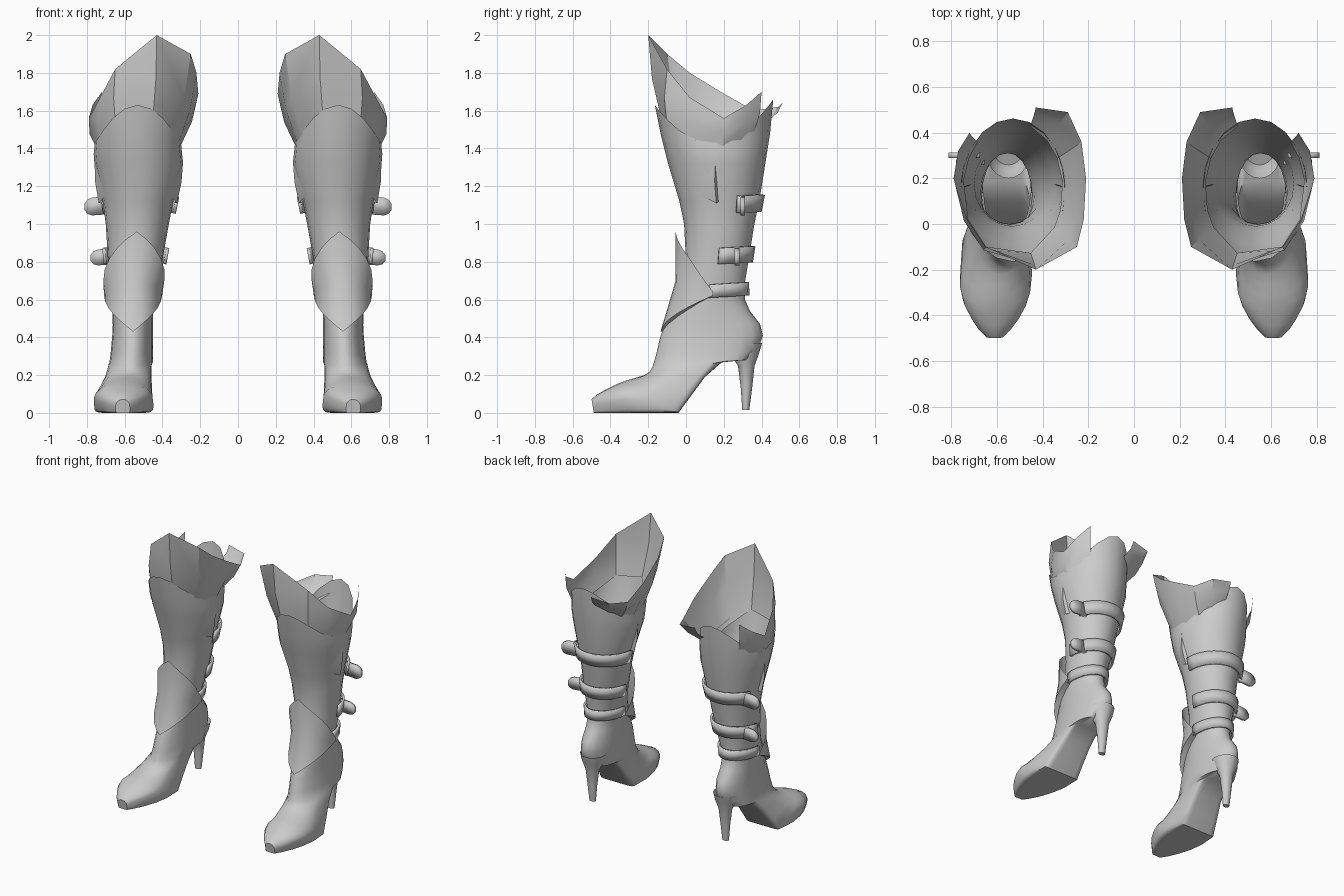
import bpy, bmesh, math
from mathutils import Vector

if "Cube" in bpy.data.objects:
    bpy.data.objects.remove(bpy.data.objects["Cube"])

grey = bpy.data.materials.new("grey_leather")
grey.diffuse_color = (0.6, 0.6, 0.6, 1)
grey.use_nodes = True
grey.node_tree.nodes["Principled BSDF"].inputs["Base Color"].default_value = grey.diffuse_color
SEG = 20


def make(name, rows, closed=True, cap=False, thick=0.0, angle=35):
    """Skin rows of points into a mesh and mirror it to the other boot."""
    bm = bmesh.new()
    grid = [[bm.verts.new(p) for p in row] for row in rows]
    n = len(rows[0])
    for r0, r1 in zip(grid, grid[1:]):
        for i in range(n if closed else n - 1):
            j = (i + 1) % n
            bm.faces.new((r0[i], r0[j], r1[j], r1[i]))
    if cap:
        bm.faces.new(grid[-1])
    bmesh.ops.remove_doubles(bm, verts=bm.verts, dist=0.0005)
    bmesh.ops.recalc_face_normals(bm, faces=bm.faces)
    me = bpy.data.meshes.new(name)
    bm.to_mesh(me)
    bm.free()
    me.materials.append(grey)
    ob = bpy.data.objects.new(name, me)
    bpy.context.collection.objects.link(ob)
    if thick:
        sol = ob.modifiers.new("thickness", 'SOLIDIFY')
        sol.thickness = thick
        sol.offset = 0
    ob.modifiers.new("other_boot", 'MIRROR').use_mirror_merge = False
    bpy.ops.object.select_all(action='DESELECT')
    ob.select_set(True)
    bpy.context.view_layer.objects.active = ob
    bpy.ops.object.shade_smooth_by_angle(angle=math.radians(angle))
    return ob


def ring(ay, az, by, bz, cx, w, flat=0.0, drop=0.0):
    """Section between a front/top point a and a back/bottom point b."""
    pts = []
    for i in range(SEG):
        t = 2 * math.pi * i / SEG
        u, s = (1 + math.cos(t)) / 2, math.sin(t)
        if math.cos(t) < 0:
            u = u * (1 - flat) + flat * u * u
            s = math.copysign(abs(s) ** (1 - 0.65 * flat), s) if abs(s) > 1e-6 else 0
        pts.append((cx + w * s, by + (ay - by) * u,
                    bz + (az - bz) * u - drop * math.sin(t) ** 2))
    return pts


# Shaft sections: height, front y, back y, centre x, half width
SHAFT = [(1.32, -.095, .42, .525, .235), (1.12, -.035, .388, .53, .187),
         (1.0, -.01, .362, .533, .167), (.8, .0, .33, .545, .143),
         (.68, -.03, .31, .553, .118), (.6, -.06, .312, .556, .11)]


def section(z):
    """Interpolated shaft section at height z."""
    for a, b in zip(SHAFT, SHAFT[1:]):
        if a[0] >= z >= b[0]:
            k = (a[0] - z) / (a[0] - b[0])
            return [p + (q - p) * k for p, q in zip(a, b)][1:]
    return SHAFT[-1][1:] if z < SHAFT[-1][0] else SHAFT[0][1:]


def around(z, deg, off):
    """Point on the shaft, deg 0 = front, 90 = outer side."""
    f, b, cx, w = section(z)
    t = math.radians(deg)
    return (cx + (w + off) * math.sin(t),
            (f + b) / 2 - ((b - f) / 2 + off) * math.cos(t), z)


# Boot body: scalloped top, shaft, ankle, then tilted foot sections to the toe
body = [ring(-.165, 1.63, .462, 1.66, .53, .228, 0, .215),
        ring(-.135, 1.48, .445, 1.48, .53, .234, 0, .11)]
body += [ring(f, z, b, z, cx, w) for z, f, b, cx, w in SHAFT]
body += [ring(*r) for r in [
    (-.09, .52, .338, .54, .557, .108), (-.115, .46, .392, .47, .557, .106),
    (-.137, .40, .407, .41, .558, .108), (-.158, .31, .38, .33, .562, .112, .2),
    (-.175, .25, .32, .28, .566, .115, .5), (-.19, .22, .19, .268, .572, .115, .8),
    (-.22, .2, .1, .19, .58, .122, 1), (-.27, .185, .03, .095, .592, .137, 1),
    (-.32, .17, -.04, .0, .602, .152, 1), (-.36, .155, -.18, .0, .605, .158, 1),
    (-.40, .135, -.28, .0, .607, .14, 1), (-.44, .115, -.37, .0, .608, .108, 1),
    (-.475, .095, -.44, .0, .61, .073, 1), (-.5, .072, -.488, .0, .61, .038, 1)]]
make("boot_body", body, cap=True, angle=40)

# Stiletto heel
make("heel", [ring(f, z, b, z, .55, w) for z, f, b, w in [
    (.37, .2, .403, .09), (.31, .235, .385, .075), (.25, .275, .363, .048),
    (.13, .29, .35, .034), (.015, .298, .335, .024)]], cap=True)

# Flared cuff, tall at the front and open at the back
rim = [(.43, .51, 1.64), (.29, .49, 1.62), (.23, .36, 1.6), (.21, .2, 1.69),
       (.22, .02, 1.8), (.25, -.1, 1.9), (.43, -.2, 2.0), (.65, -.1, 1.82),
       (.73, .02, 1.67), (.79, .2, 1.56), (.77, .32, 1.63), (.72, .4, 1.7)]
low, mid = [], []
for x, y, z in rim:
    d = Vector(((x - .53) / .225, (y - .15) / .3)).normalized()
    p = Vector((.53 + .218 * d.x, .15 + .296 * d.y, 1.39 + .17 * d.y ** 2))
    q = p.lerp(Vector((x, y, z)), .5) + Vector((.018 * d.x, .018 * d.y, 0))
    low.append(p)
    mid.append(q)
make("cuff", [low, mid, rim], closed=False, angle=30)

# Instep guard: peaked at the front, pointed at both sides, tucked in below
top, middle, bottom, tuck = [], [], [], []
for i in range(-6, 7):
    k = abs(i) / 6
    deg = i * 15.5
    zt, zb = .96 - .32 * k ** 1.15, .43 + .19 * k
    flare = .03 + .012 * k
    top.append(around(zt, deg, flare + .018 * (1 - k)))
    zm = (zt + zb) / 2
    middle.append(around(zm, deg, flare))
    x, y, _ = around(zb, deg, flare)
    bottom.append((x, y - .045 * (1 - k), zb))
    x, y, _ = around(zb, deg, -.01)
    tuck.append((x, y, zb + .02 * (1 - k)))
make("instep_guard", [top, middle, bottom, tuck], closed=False)


# Straps around the back of the shaft
def strap(name, z, h, start, end, off, tilt=0.0):
    degs = [start + (end - start) * i / 12 for i in range(13)]
    rows = []
    for dz in (-h / 2, h / 2):
        row = []
        for a in degs:
            x, y, zz = around(z + dz, a, off)
            row.append((x, y, zz - tilt * math.cos(math.radians(a))))
        rows.append(row)
    make(name, rows, closed=False, thick=.016)


strap("ankle_strap", .645, .07, 85, 275, .016, .012)
strap("middle_strap", .83, .085, 92, 268, .018, .01)
strap("upper_strap", 1.1, .09, 115, 268, .018, .01)


# Rounded strap ends sticking out to the side
def tongue(name, x0, x1, y, z, h):
    upper, lower = [], []
    for x, k in ((x0, 1), (x1 - .04, 1), (x1 - .015, .8), (x1, .35)):
        sag = -.01 * (x - x0) / (x1 - x0)
        upper.append((x, y, z + h / 2 * k + sag))
        lower.append((x, y, z - h / 2 * k + sag))
    make(name, [upper, lower], closed=False, thick=.024)


tongue("middle_strap_end", .655, .78, .27, .83, .085)
tongue("upper_strap_end", .675, .812, .3, 1.1, .095)

# Small folded flaps on both sides of the shaft
for name, side in (("outer_fold", 1), ("inner_fold", -1)):
    crest = [around(z, side * a, o) for z, a, o in
             ((1.34, 88, .0), (1.22, 86, .018), (1.11, 86, .022))]
    front = [around(z, side * a, -.004) for z, a in ((1.34, 86), (1.24, 66), (1.16, 58))]
    back = [around(z, side * 90, -.01) for z in (1.34, 1.22, 1.12)]
    make(name, [front, crest, back], closed=False, angle=20)
